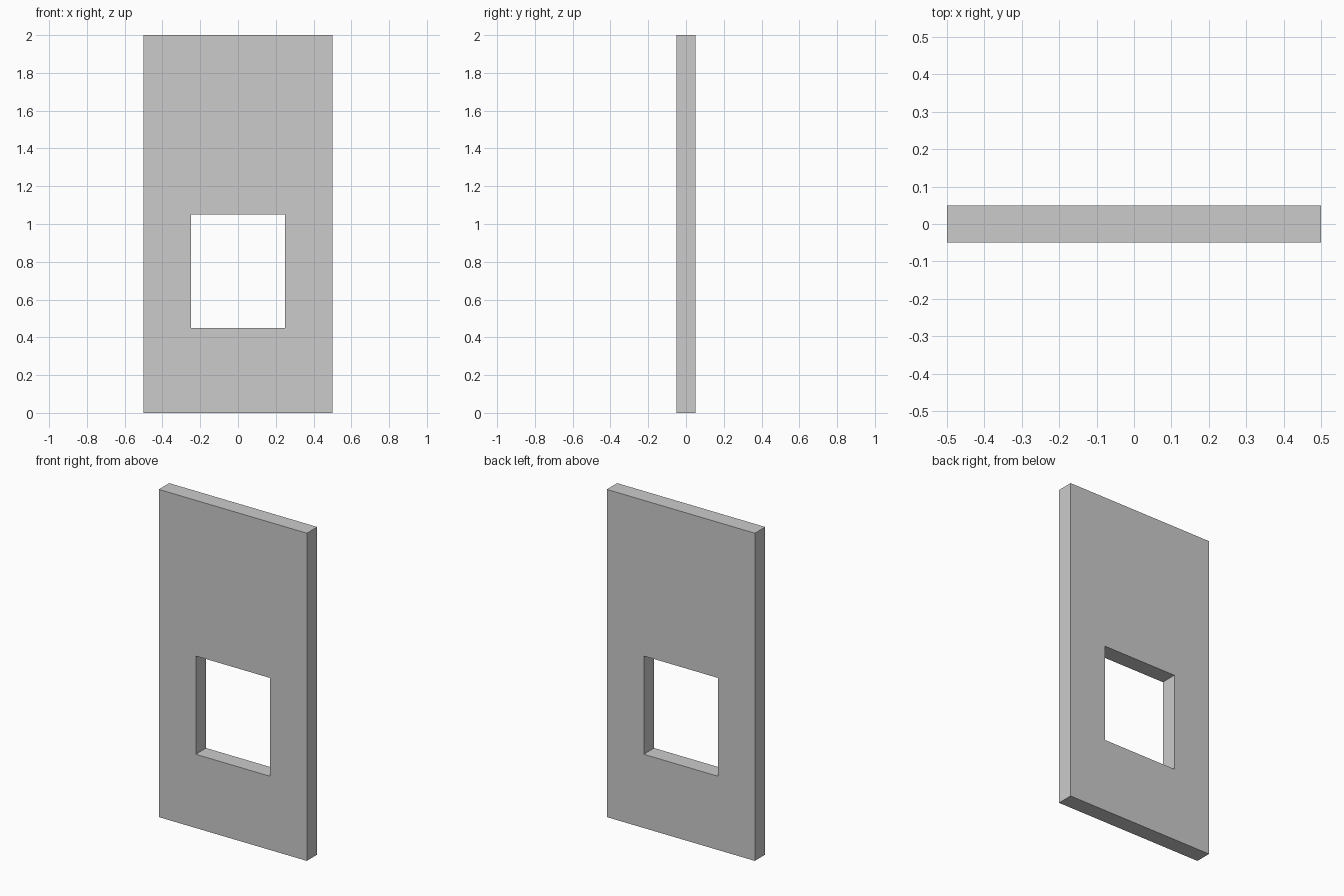
import bpy, bmesh

if "Cube" in bpy.data.objects:
    bpy.data.objects.remove(bpy.data.objects["Cube"])

WIDTH, DEPTH, HEIGHT = 1.0, 0.1, 2.0
HOLE_W, HOLE_BOTTOM, HOLE_TOP = 0.5, 0.45, 1.05


def rectangle(bm, width, bottom, top, y):
    w = width / 2
    return [bm.verts.new((x, y, z)) for x, z in
            ((-w, bottom), (w, bottom), (w, top), (-w, top))]


bm = bmesh.new()

# Front face: a frame of four quads around the opening
outer = rectangle(bm, WIDTH, 0, HEIGHT, -DEPTH / 2)
inner = rectangle(bm, HOLE_W, HOLE_BOTTOM, HOLE_TOP, -DEPTH / 2)
for i in range(4):
    j = (i + 1) % 4
    bm.faces.new((outer[i], outer[j], inner[j], inner[i]))

# Thickness: extrude the frame to the back, closing the sides and the opening
front = bm.faces[:]
result = bmesh.ops.extrude_face_region(bm, geom=front, use_keep_orig=True)
moved = [v for v in result["geom"] if isinstance(v, bmesh.types.BMVert)]
bmesh.ops.translate(bm, verts=moved, vec=(0, DEPTH, 0))
bmesh.ops.recalc_face_normals(bm, faces=bm.faces[:])

mesh = bpy.data.meshes.new("wall_panel")
bm.to_mesh(mesh)
bm.free()
panel = bpy.data.objects.new("wall_panel", mesh)
bpy.context.collection.objects.link(panel)
